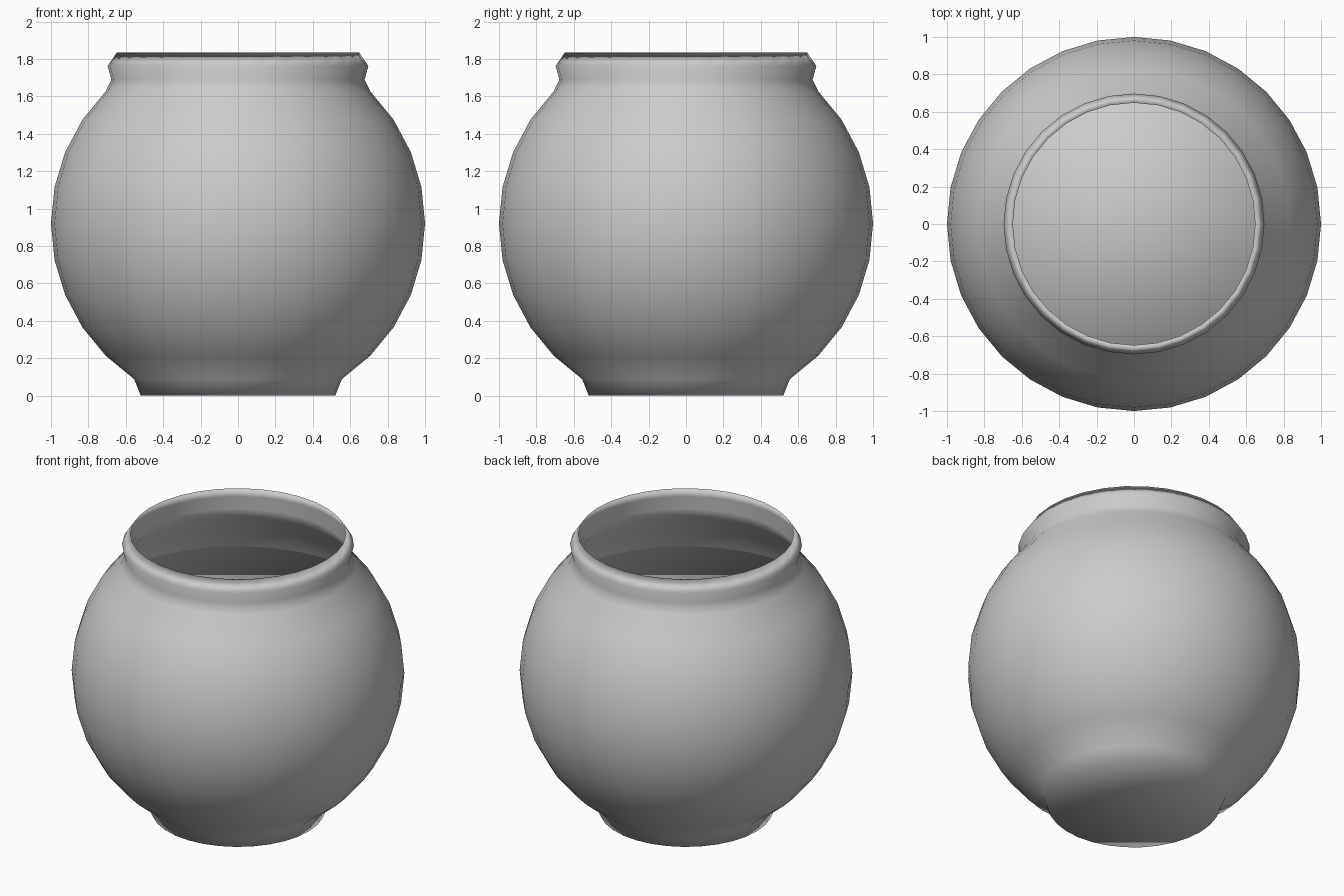
import bpy, bmesh
from math import sin, cos, pi, radians

if "Cube" in bpy.data.objects:
    bpy.data.objects.remove(bpy.data.objects["Cube"])

SIDES = 32
CENTRE = 0.92   # height of the round belly's centre
WALL = 0.012    # thickness of the bowl


def lathe(name, profile, cap_top=False):
    """Spin (radius, height) points around z; a zero radius makes a pole."""
    bm = bmesh.new()
    rings = []
    for r, z in profile:
        if r == 0:
            rings.append([bm.verts.new((0, 0, z))] * SIDES)
        else:
            rings.append([bm.verts.new((r * cos(2 * pi * i / SIDES),
                                        r * sin(2 * pi * i / SIDES), z))
                          for i in range(SIDES)])
    for low, high in zip(rings, rings[1:]):
        for i in range(SIDES):
            j = (i + 1) % SIDES
            corners = [low[i], low[j], high[j], high[i]]
            bm.faces.new(list(dict.fromkeys(corners)))
    if cap_top:
        bm.faces.new(rings[-1])
    for f in bm.faces:
        f.smooth = True
    bmesh.ops.recalc_face_normals(bm, faces=bm.faces)
    mesh = bpy.data.meshes.new(name)
    bm.to_mesh(mesh)
    bm.free()
    obj = bpy.data.objects.new(name, mesh)
    bpy.context.collection.objects.link(obj)
    return obj


def belly(first, last, radius=1.0):
    """Arc of the round belly in steps of 11.25 degrees."""
    return [(radius * cos(radians(11.25 * k)),
             CENTRE + radius * sin(radians(11.25 * k)))
            for k in range(first, last + 1)]


# Bowl: dimpled foot, round belly, pinched neck and lip; the thin inner wall
# meets the outer one at the lip
foot = [(0, 0.05), (0.52, 0.0)]
neck = [(0.677, 1.69), (0.697, 1.762)]
lip = [(0.648, 1.834)]
inner_neck = [(r - WALL, z) for r, z in reversed(neck)]
inner_belly = belly(-5, 4, 1 - WALL)[::-1]
inner_floor = [(0.51, 0.015), (0, 0.06)]
lathe("bowl", foot + belly(-5, 4) + neck + lip
      + inner_neck + inner_belly + inner_floor)

# Contents: body of liquid just inside the wall with a flat top surface
water_floor = [(0, 0.07), (0.50, 0.025)]
lathe("liquid", water_floor + belly(-5, 2, 0.98) + [(0.897, 1.335)], cap_top=True)
